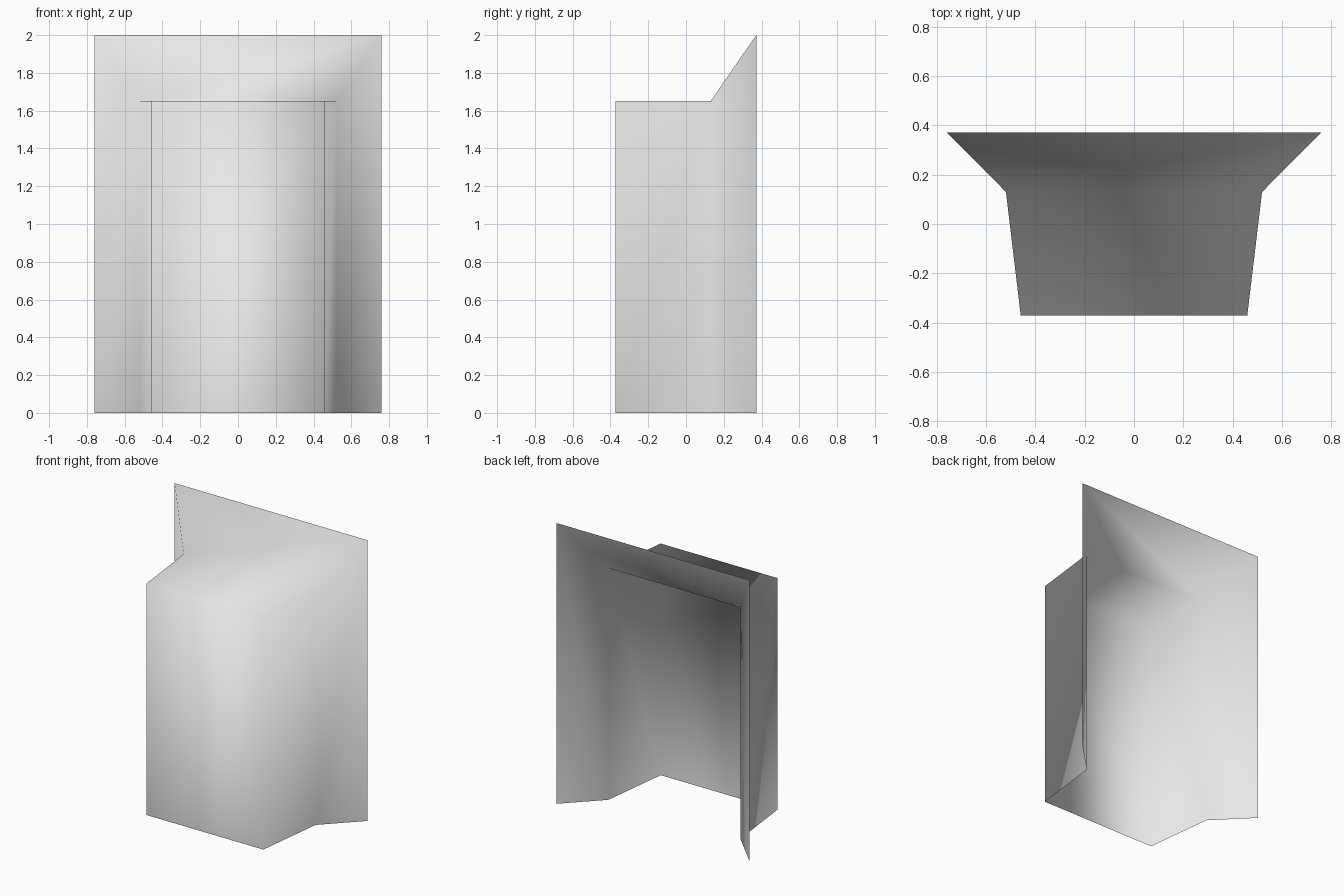
import bpy
import bmesh

# Remove the default cube only
cube = bpy.data.objects.get("Cube")
if cube:
    bpy.data.objects.remove(cube, do_unlink=True)

# Single plain grey
grey = bpy.data.materials.new("light_grey")
grey.use_nodes = True
colour = (0.8, 0.8, 0.8, 1)
grey.diffuse_color = colour
grey.node_tree.nodes["Principled BSDF"].inputs["Base Color"].default_value = colour

# Half outline from front to back: half width, depth, height
OUTLINE = [(0.46, -0.372, 1.65), (0.52, 0.13, 1.65), (0.76, 0.372, 2.0)]

bm = bmesh.new()


def wall_edge(x, y, height):
    """Return the bottom and top vertices of one upright fold."""
    return bm.verts.new((x, y, 0)), bm.verts.new((x, y, height))


left = [wall_edge(x, y, z) for x, y, z in OUTLINE]
right = [wall_edge(-x, y, z) for x, y, z in OUTLINE]

# Folded wall: right flare and side, front panel, left side and flare
folds = right[::-1] + left
for (low_a, high_a), (low_b, high_b) in zip(folds, folds[1:]):
    bm.faces.new((low_a, low_b, high_b, high_a))

# Flat roof and the slope rising behind it; back and bottom stay open
for i in range(len(OUTLINE) - 1):
    bm.faces.new((right[i][1], left[i][1], left[i + 1][1], right[i + 1][1]))

mesh = bpy.data.meshes.new("flared_hood_shell")
bm.to_mesh(mesh)
bm.free()
mesh.materials.append(grey)
shell = bpy.data.objects.new("flared_hood_shell", mesh)
bpy.context.collection.objects.link(shell)

# Soft shading across every fold
for face in mesh.polygons:
    face.use_smooth = True
